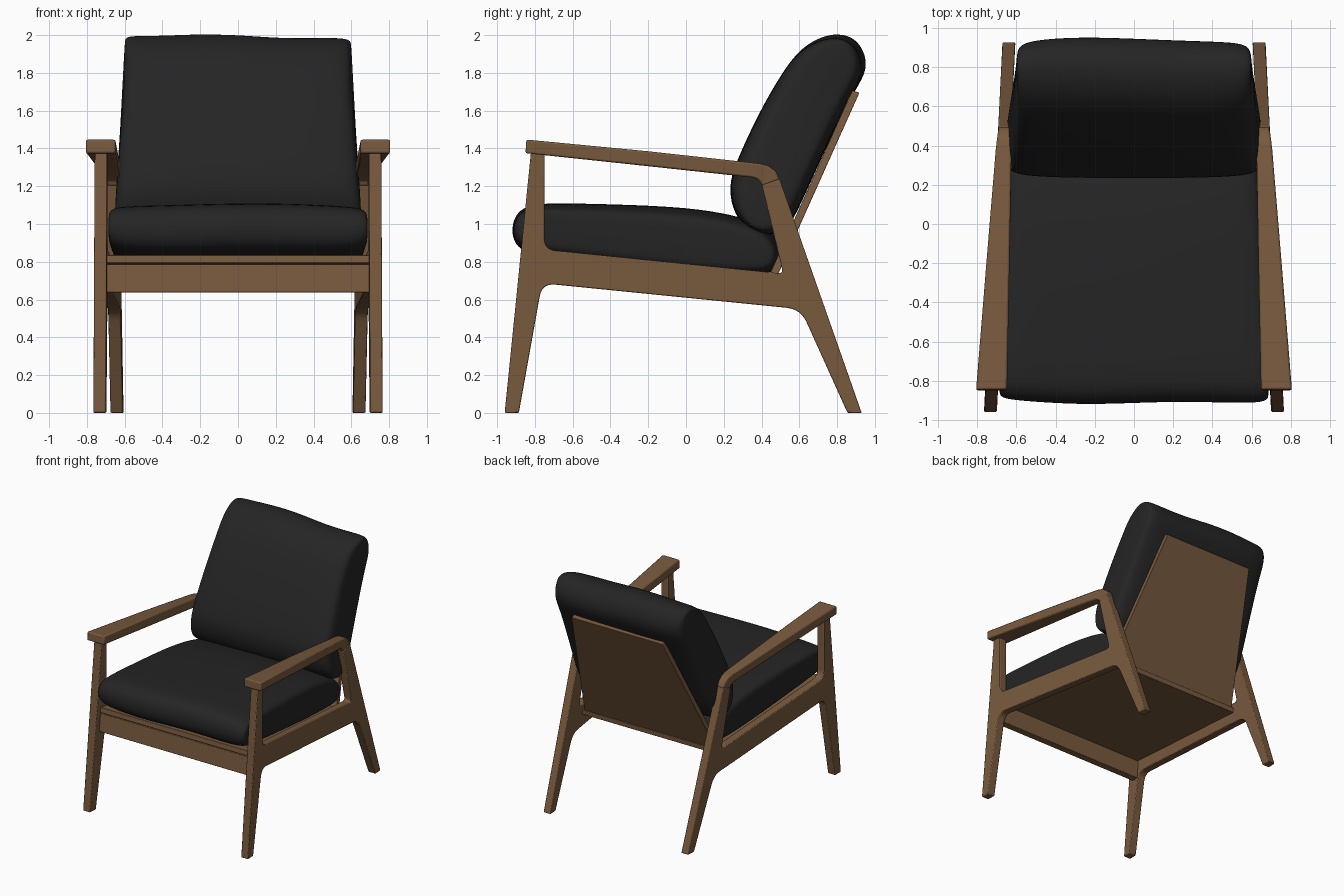
import bpy, bmesh, math
from mathutils import Vector

if "Cube" in bpy.data.objects:
    bpy.data.objects.remove(bpy.data.objects["Cube"])


def material(name, rgb):
    m = bpy.data.materials.new(name)
    m.diffuse_color = (*rgb, 1)
    m.use_nodes = True
    m.node_tree.nodes["Principled BSDF"].inputs["Base Color"].default_value = m.diffuse_color
    return m


WOOD = material("walnut wood", (0.19, 0.102, 0.048))
FABRIC = material("black fabric", (0.018, 0.018, 0.018))


def loft(name, rings, mat, bevel=0.0, subsurf=0):
    """Skin a list of closed rings and cap both ends."""
    bm = bmesh.new()
    vs = [[bm.verts.new(p) for p in ring] for ring in rings]
    n = len(vs[0])
    for a, b in zip(vs, vs[1:]):
        for i in range(n):
            j = (i + 1) % n
            bm.faces.new((a[i], a[j], b[j], b[i]))
    bm.faces.new(vs[0])
    bm.faces.new(vs[-1])
    bmesh.ops.recalc_face_normals(bm, faces=bm.faces)
    me = bpy.data.meshes.new(name)
    bm.to_mesh(me)
    bm.free()
    me.materials.append(mat)
    ob = bpy.data.objects.new(name, me)
    bpy.context.collection.objects.link(ob)
    if bevel:
        mod = ob.modifiers.new("soft edges", 'BEVEL')
        mod.width, mod.segments = bevel, 2
        mod.limit_method, mod.angle_limit = 'ANGLE', math.radians(35)
    if subsurf:
        mod = ob.modifiers.new("smooth", 'SUBSURF')
        mod.levels = mod.render_levels = subsurf
    bpy.ops.object.select_all(action='DESELECT')
    ob.select_set(True)
    bpy.context.view_layer.objects.active = ob
    if subsurf:
        bpy.ops.object.shade_smooth()
    else:
        bpy.ops.object.shade_smooth_by_angle(angle=math.radians(30))
    return ob


def rounded(points, steps=6):
    """Replace corners (y, z, radius) by curved fillets."""
    out = []
    for i, (y, z, r) in enumerate(points):
        p = Vector((y, z))
        if not r:
            out.append(p)
            continue
        a = p + (Vector(points[i - 1][:2]) - p).normalized() * r
        b = p + (Vector(points[(i + 1) % len(points)][:2]) - p).normalized() * r
        for k in range(steps + 1):
            t = k / steps
            out.append(a * (1 - t) ** 2 + p * 2 * t * (1 - t) + b * t * t)
    return out


def side_x(y):
    """Centre plane of the side frames, closing in towards the back."""
    return 0.685 - 0.05 * y


# Side frames: front leg, rail and back leg in one outline
outline = rounded([
    (-0.96, 0, 0), (-0.82, 1.39, 0), (-0.75, 1.39, 0), (-0.75, 0.865, 0.06),
    (0.515, 0.737, 0.03), (0.402, 1.205, 0), (0.495, 1.24, 0), (0.93, 0, 0),
    (0.855, 0, 0), (0.607, 0.549, 0.075), (-0.762, 0.686, 0.07), (-0.885, 0, 0)])
# Armrest sections: top point, bottom point, half width
arm = [((-0.845, 1.447), (-0.85, 1.375), 0.079), ((-0.2, 1.385), (-0.21, 1.307), 0.059),
       ((0.39, 1.32), (0.345, 1.247), 0.040), ((0.435, 1.308), (0.37, 1.24), 0.037),
       ((0.475, 1.28), (0.39, 1.226), 0.034), ((0.497, 1.235), (0.402, 1.2), 0.033)]
for s, side in ((-1, "left"), (1, "right")):
    loft(f"{side}_side_frame",
         [[(s * (side_x(y) + d), y, z) for y, z in outline] for d in (-0.033, 0.033)],
         WOOD, 0.006)
    rings = []
    for (ty, tz), (by, bz), w in arm:
        c = side_x(ty)
        rings.append([(s * (c - w), ty, tz), (s * (c + w), ty, tz),
                      (s * (c + w), by, bz), (s * (c - w), by, bz)])
    loft(f"{side}_armrest", rings, WOOD, 0.01)


def board(name, ends, bevel=0.004):
    """Board across the chair from end sections (half width, lower, upper)."""
    loft(name, [[(-w, *lo), (w, *lo), (w, *hi), (-w, *hi)] for w, lo, hi in ends],
         WOOD, bevel)


# Cross boards
board("front_rail", [(0.70, (-0.845, 0.637), (-0.83, 0.785)),
                     (0.70, (-0.785, 0.637), (-0.77, 0.785))])
board("seat_panel", [(0.695, (-0.835, 0.793), (-0.83, 0.835)),
                     (0.635, (0.47, 0.655), (0.474, 0.697))])
board("back_panel", [(0.62, (0.452, 0.655), (0.415, 0.672)),
                     (0.42, (0.918, 1.695), (0.88, 1.708))])


def cushion(name, profile, axis, half_width, warp):
    """Pillow lofted sideways: thin, slightly shortened ends and a gentle warp."""
    pts = [Vector(p) for p in profile]
    c = sum(pts, Vector((0, 0))) / len(pts)
    u = Vector(axis).normalized()
    v = Vector((-u.y, u.x))
    ends = [(1.0, 0.35), (0.995, 0.68), (0.96, 0.84), (0.87, 0.93), (0.65, 0.98), (0.35, 1.0)]
    slices = [(-t, k) for t, k in ends] + [(0, 1.0)] + [(t, k) for t, k in reversed(ends)]
    rings = []
    for t, k in slices:
        ring = []
        for p in pts:
            a, b = (p - c).dot(u), (p - c).dot(v)
            q = c + u * a * (1 - (1 - k) * 0.14) + v * b * k
            x = t * half_width(q)
            dy, dz = warp(x, q)
            ring.append((x, q.x + dy, q.y + dz))
        rings.append(ring)
    loft(name, rings, FABRIC, subsurf=2)


# Seat cushion
cushion("seat_cushion", [
    (-0.915, 0.93), (-0.915, 1.0), (-0.89, 1.06), (-0.83, 1.10), (-0.7, 1.108), (-0.35, 1.10),
    (0.0, 1.085), (0.25, 1.045), (0.42, 0.99), (0.495, 0.90), (0.505, 0.82), (0.47, 0.745),
    (0.38, 0.725), (0.0, 0.75), (-0.4, 0.795), (-0.78, 0.84), (-0.88, 0.865)],
    (1, -0.12), lambda q: 0.652 - 0.043 * q.x,
    lambda x, q: (0.008 * math.sin(7 * x), 0.005 * math.sin(6 * x + 1)))


# Back cushion
def back_warp(x, q):
    top = max(0.0, (q.y - 1.3) / 0.7)
    return (0.012 * math.sin(5 * x + 3) * top,
            top * (-0.022 * (x + 0.45) + 0.008 * math.sin(9 * x + 2.5)))


cushion("back_cushion", [
    (0.30, 0.99), (0.245, 1.08), (0.227, 1.20), (0.26, 1.32), (0.39, 1.60), (0.505, 1.80),
    (0.59, 1.92), (0.69, 1.99), (0.80, 2.015), (0.89, 1.985), (0.945, 1.90), (0.95, 1.80),
    (0.87, 1.68), (0.72, 1.36), (0.58, 1.04), (0.52, 0.95), (0.41, 0.93)],
    (0.42, 0.9), lambda q: 0.655 - 0.055 * max(0.0, min(1.0, (q.y - 1.05) / 0.75)),
    back_warp)
